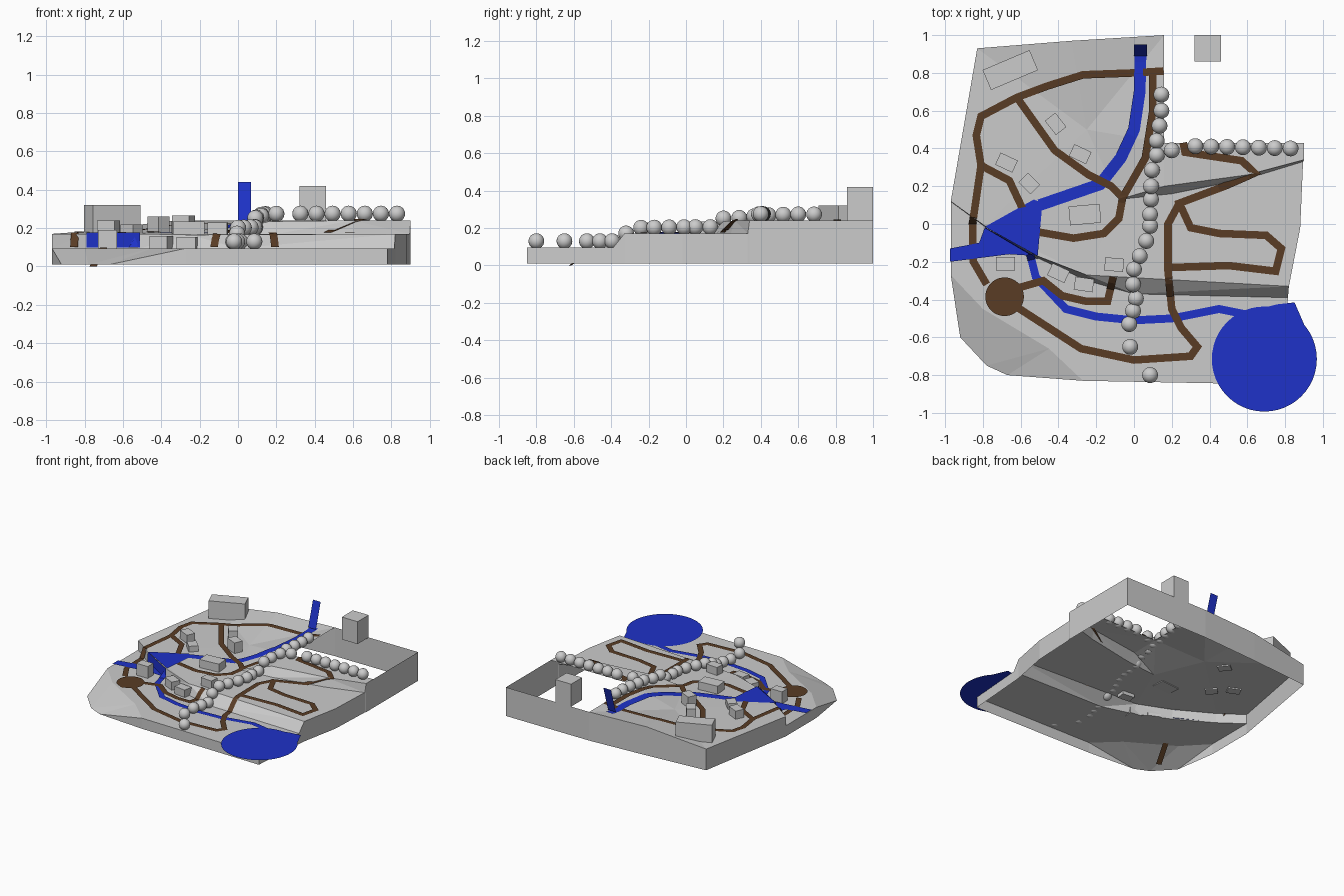
import bpy, bmesh, math
from mathutils import Vector, Matrix
from mathutils.bvhtree import BVHTree

if "Cube" in bpy.data.objects:
    bpy.data.objects.remove(bpy.data.objects["Cube"])


def material(name, color):
    m = bpy.data.materials.new(name)
    m.diffuse_color = (*color, 1)
    m.use_nodes = True
    m.node_tree.nodes["Principled BSDF"].inputs["Base Color"].default_value = m.diffuse_color
    return m


BROWN = material("earth", (0.1, 0.045, 0.018))
BLUE = material("water", (0.013, 0.032, 0.58))


def add(name, bm, mat=None):
    mesh = bpy.data.meshes.new(name)
    bm.to_mesh(mesh)
    ob = bpy.data.objects.new(name, mesh)
    bpy.context.collection.objects.link(ob)
    if mat:
        mesh.materials.append(mat)
    return ob


# Terraced terrain: named corners, then faces as strings of names
LOW, MID, TOP, BASE = 0.095, 0.17, 0.24, 0.01
P = {
    "a": (-.83, .93, .18), "b": (-.33, .97, TOP), "c": (.16, 1, TOP), "c2": (.9, 1, TOP),
    "d": (.16, .43, TOP), "e": (.9, .43, TOP), "f": (.9, .34, TOP), "f2": (.895, .33, MID),
    "g": (.88, -.02, MID), "r": (-.25, .5, .18),
    "y1": (-.08, .13, MID), "y2": (.2, .16, MID), "y3": (.6, .24, MID),
    "x1": (.16, .2, .235), "x3": (.6, .26, TOP),
    "n": (-.97, -.27, LOW), "n2": (-.97, .118, LOW), "n3": (-.97, .12, MID),
    "o1": (-.79, -.01, MID), "o2": (-.51, -.17, MID), "o3": (-.25, -.27, .165),
    "l1": (-.79, -.014, LOW), "l2": (-.51, -.18, LOW), "l3": (-.25, -.3, LOW),
    "v": (0, -.37, LOW), "w1": (.82, -.33, MID), "w2": (.815, -.39, LOW),
    "i": (.78, -.85, LOW), "j": (-.27, -.83, LOW), "p": (-.8, -.45, LOW),
    "q": (-.45, -.66, LOW), "k": (-.67, -.8, BASE), "l": (-.78, -.75, BASE), "m": (-.92, -.6, BASE),
}
bm = bmesh.new()
V = {k: bm.verts.new(co) for k, co in P.items()}
for names in ("n3 o1 o2 o3 y1 r a", "a r b", "b r d c", "r y1 x1 d", "o3 w1 g f2 y3 y2 y1",
              "y1 y2 x1", "y2 y3 x3 x1", "y3 f2 f x3", "x1 x3 f e d", "o3 v w2 w1",
              "n2 l1 o1 n3", "l1 l2 o2 o1", "l2 l3 o3 o2", "l3 v o3",
              "n2 n p q j i w2 v l3 l2 l1", "n m p", "p m l q", "q l k j"):
    bm.faces.new([V[k] for k in names.split()])
# Outer skirt, also around the open back right corner
rim = "m n n2 n3 a b c c2 e f f2 g w1 w2 i j k".split()
B = {k: V[k] if k in "mk" else bm.verts.new((*P[k][:2], BASE)) for k in rim}
for s, t in zip(rim, rim[1:]):
    loop = list(dict.fromkeys((V[s], V[t], B[t], B[s])))
    bm.faces.new(loop)
bmesh.ops.recalc_face_normals(bm, faces=bm.faces)
bmesh.ops.triangulate(bm, faces=bm.faces, ngon_method='EAR_CLIP')
bm.normal_update()
tree = BVHTree.FromBMesh(bm)
add("terrain", bm)


def ground(x, y):
    hit = tree.ray_cast(Vector((x, y, 1)), Vector((0, 0, -1)))[0]
    return hit.z if hit else LOW


def ribbon(name, pts, width, mat, lift=.006):
    """Mitred strip laid on the ground; points with a z are not draped."""
    row = []
    for s, t in zip(pts, pts[1:]):
        n = max(1, math.ceil(math.dist(s[:2], t[:2]) / .035))
        for k in range(n):
            f = k / n
            z = s[2] + (t[2] - s[2]) * f if len(s) == len(t) == 3 else None
            row.append((Vector((s[0] + (t[0] - s[0]) * f, s[1] + (t[1] - s[1]) * f)), z))
    row.append((Vector(pts[-1][:2]), pts[-1][2] if len(pts[-1]) == 3 else None))
    bm, prev = bmesh.new(), None
    for k, (co, z) in enumerate(row):
        d1 = (co - row[k - 1][0]).normalized() if k else (row[1][0] - co).normalized()
        d2 = (row[k + 1][0] - co).normalized() if k + 1 < len(row) else d1
        d = (d1 + d2).normalized()
        side = Vector((-d.y, d.x)) * width / 2 / max(.6, d.dot(d1))
        pair = []
        for q in (co + side, co - side):
            h = z if z is not None else max(ground(*q), ground(*co)) + lift
            pair.append(bm.verts.new((q.x, q.y, h)))
        if prev:
            bm.faces.new((prev[0], prev[1], pair[1], pair[0]))
        prev = pair
    add(name, bm, mat)


def flat(name, pts, mat):
    bm = bmesh.new()
    bm.faces.new([bm.verts.new(p) for p in pts])
    bmesh.ops.recalc_face_normals(bm, faces=bm.faces)
    bm.normal_update()
    for f in bm.faces:
        if f.normal.z < 0:
            f.normal_flip()
    add(name, bm, mat)


def disc(name, x, y, r, z, mat):
    flat(name, [(x + r * math.cos(a * math.tau / 48), y + r * math.sin(a * math.tau / 48), z)
                for a in range(48)], mat)


# Footpaths
paths = {
    "ring_path": [(.155, .81), (0, .8), (-.27, .79), (-.46, .73), (-.62, .67), (-.81, .57),
                  (-.835, .47), (-.81, .31), (-.855, 0), (-.85, -.2), (-.78, -.32)],
    "inner_path": [(-.62, .67), (-.42, .39), (-.24, .26), (-.12, .2), (-.06, .14), (-.08, .03),
                   (-.16, -.05), (-.32, -.075), (-.52, -.04)],
    "west_path": [(-.81, .31), (-.66, .23), (-.58, .06)],
    "ridge_path": [(.1, .8), (.1, .6), (.06, .35), (-.06, .14)],
    "switchback_path": [(.26, .43), (.27, .38), (.57, .335), (.64, .27, .247), (.48, .2, .177),
                        (.24, .11), (.3, -.02), (.45, -.05), (.7, -.06), (.78, -.13),
                        (.75, -.25), (.5, -.22), (.2, -.23)],
    "front_path": [(.24, .11), (.18, 0), (.18, -.25), (.2, -.45), (.25, -.55), (.335, -.65),
                   (.3, -.7), (0, -.72), (-.28, -.66), (-.62, -.44)],
    "village_path": [(-.62, -.34), (-.48, -.3), (-.38, -.38), (-.25, -.41), (-.14, -.41), (-.11, -.28)],
    "entry_ramp": [(-.7, -.47, .1), (-.755, -.62, 0)],
}
for name, pts in paths.items():
    ribbon(name, pts, .04, BROWN)
disc("plaza", -.685, -.385, .102, LOW + .008, BROWN)

# Water: fall at the back, river, pond with drop, stream and lake
ribbon("waterfall", [(.035, .89, .24), (.035, .95, .44)], .068, BLUE)
ribbon("river", [(.035, .92), (.03, .7), (0, .5), (-.07, .35), (-.18, .21), (-.5, .1)], .062, BLUE, .005)
flat("upper_pond", [(-.79, -.015, .178), (-.51, -.17, .178), (-.485, .11, .178), (-.53, .13, .178)], BLUE)
flat("pond_fall", [(-.79, -.016, .178), (-.51, -.182, .178), (-.51, -.186, .1), (-.79, -.02, .1)], BLUE)
flat("lower_pond", [(-.79, -.018, .103), (-.82, -.1, .103), (-.975, -.13, .103), (-.975, -.2, .103),
                    (-.66, -.16, .103), (-.51, -.17, .103)], BLUE)
ribbon("stream", [(-.55, -.16), (-.52, -.28), (-.36, -.45), (-.2, -.49), (0, -.51), (.2, -.5),
                  (.45, -.45), (.6, -.48)], .042, BLUE, .005)
disc("lake", .69, -.715, .278, LOW + .006, BLUE)
flat("lake_inlet", [(.55, -.475, .1), (.76, -.425, .1), (.85, -.415, .1), (.93, -.6, .1), (.7, -.6, .1)], BLUE)

# Buildings: x, y, length, width, angle, bottom, top
for k, (x, y, lx, ly, ang, z0, z1) in enumerate([
        (-.655, .815, .27, .115, 23, .175, .32), (-.415, .53, .07, .095, 38, .17, .26),
        (-.285, .37, .1, .07, -25, .18, .265), (-.675, .325, .1, .07, -25, .165, .24),
        (-.555, .215, .07, .09, 45, .165, .22), (-.26, .05, .165, .1, 5, .165, .235),
        (-.68, -.21, .1, .07, 0, .095, .19), (-.4, -.26, .1, .07, -25, .095, .16),
        (-.265, -.32, .1, .07, -8, .09, .155), (-.105, -.215, .1, .07, -5, .14, .23),
        (.39, .93, .14, .14, 0, .24, .42)]):
    bm = bmesh.new()
    bmesh.ops.create_cube(bm, size=1, matrix=Matrix.Translation((x, y, (z0 + z1) / 2))
                          @ Matrix.Rotation(math.radians(ang), 4, 'Z')
                          @ Matrix.Diagonal((lx, ly, z1 - z0, 1)))
    add(f"building_{k}", bm)

# Round trees standing along the ridge and the back row
column = [(.145, .685), (.145, .6), (.135, .52), (.12, .44), (.12, .365), (.095, .285), (.09, .2),
          (.09, .13), (.085, .05), (.085, -.01), (.065, -.09), (.03, -.17), (0, -.24), (-.005, -.32),
          (.01, -.395), (-.005, -.46), (-.025, -.53), (-.02, -.65), (.085, -.8)]
back_row = [(.2, .39)] + [(.325 + .084 * k, .412 - .002 * k) for k in range(7)]
for k, (x, y) in enumerate(column + back_row):
    bm = bmesh.new()
    bmesh.ops.create_uvsphere(bm, u_segments=20, v_segments=12, radius=.042,
                              matrix=Matrix.Translation((x, y, ground(x, y) + .035)))
    for f in bm.faces:
        f.smooth = True
    add(f"tree_{k}", bm)
